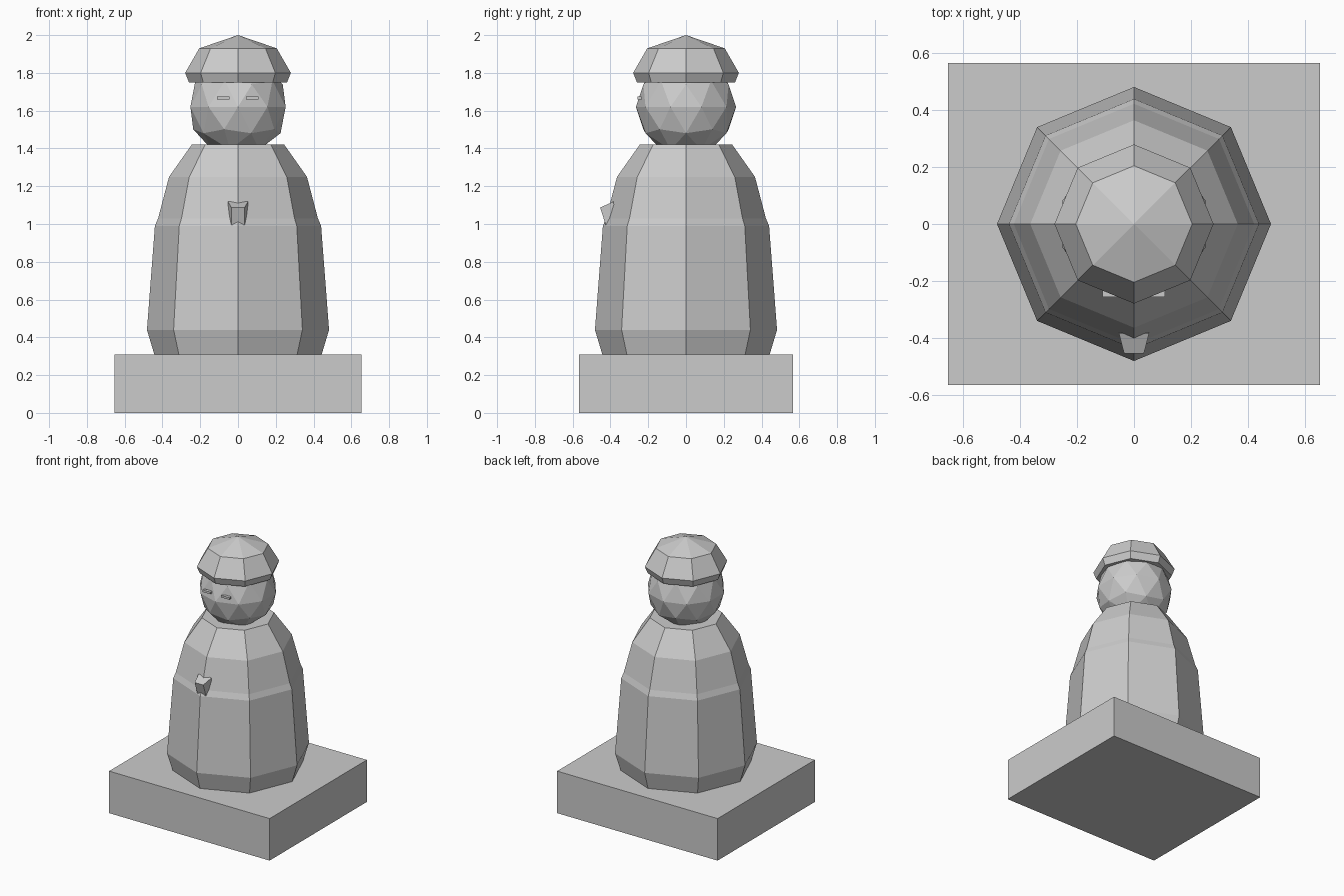
import bpy
import bmesh
from math import cos, sin, pi

cube = bpy.data.objects.get("Cube")
if cube:
    bpy.data.objects.remove(cube, do_unlink=True)

stone = bpy.data.materials.new("grey stone")
stone.use_nodes = True
GREY = (0.6, 0.6, 0.6, 1)
stone.diffuse_color = GREY
stone.node_tree.nodes["Principled BSDF"].inputs["Base Color"].default_value = GREY


def finish(name, bm):
    """Turn a bmesh into a flat-shaded stone object."""
    bmesh.ops.recalc_face_normals(bm, faces=bm.faces)
    mesh = bpy.data.meshes.new(name)
    bm.to_mesh(mesh)
    bm.free()
    mesh.materials.append(stone)
    obj = bpy.data.objects.new(name, mesh)
    bpy.context.collection.objects.link(obj)
    return obj


def box(name, low, high):
    bm = bmesh.new()
    bmesh.ops.create_cube(bm, size=1)
    for v in bm.verts:
        for i in range(3):
            v.co[i] = high[i] if v.co[i] > 0 else low[i]
    return finish(name, bm)


def lathe(name, profile, apex=None, sides=8):
    """Stack octagonal rings given as (radius, height), closed at both ends."""
    bm = bmesh.new()
    rings = [[bm.verts.new((r * cos(2 * pi * k / sides), r * sin(2 * pi * k / sides), z))
              for k in range(sides)] for r, z in profile]
    for lower, upper in zip(rings, rings[1:]):
        for k in range(sides):
            n = (k + 1) % sides
            bm.faces.new((lower[k], lower[n], upper[n], upper[k]))
    bm.faces.new(rings[0])
    if apex is None:
        bm.faces.new(rings[-1])
    else:
        tip = bm.verts.new((0, 0, apex))
        for k in range(sides):
            bm.faces.new((rings[-1][k], rings[-1][(k + 1) % sides], tip))
    return finish(name, bm)


# Plinth
box("plinth", (-0.655, -0.567, 0), (0.655, 0.567, 0.31))

# Robed body
lathe("body", [(0.443, 0.31), (0.482, 0.44), (0.44, 0.99),
               (0.423, 1.03), (0.365, 1.25), (0.245, 1.42)])

# Faceted head
bm = bmesh.new()
bmesh.ops.create_icosphere(bm, subdivisions=2, radius=0.265)
bmesh.ops.translate(bm, verts=bm.verts, vec=(0, 0, 1.62))
finish("head", bm)

# Cap with a bevelled brim
lathe("cap", [(0.26, 1.75), (0.28, 1.80), (0.205, 1.93)], apex=2.0)

# Narrow eyes
for side, x in (("right", -0.077), ("left", 0.076)):
    box(side + "_eye", (x - 0.033, -0.257, 1.66), (x + 0.033, -0.235, 1.675))

# Clasped hands: a tapered block sunk into the chest
bm = bmesh.new()
corners = [(0.035, -0.455, 1.087), (0.035, -0.422, 0.987),
           (0.053, -0.36, 1.01), (0.053, -0.385, 1.118)]
right = [bm.verts.new((-x, y, z)) for x, y, z in corners]
left = [bm.verts.new(c) for c in corners]
bm.faces.new(right)
bm.faces.new(left)
for k in range(4):
    n = (k + 1) % 4
    bm.faces.new((right[k], right[n], left[n], left[k]))
finish("hands", bm)
